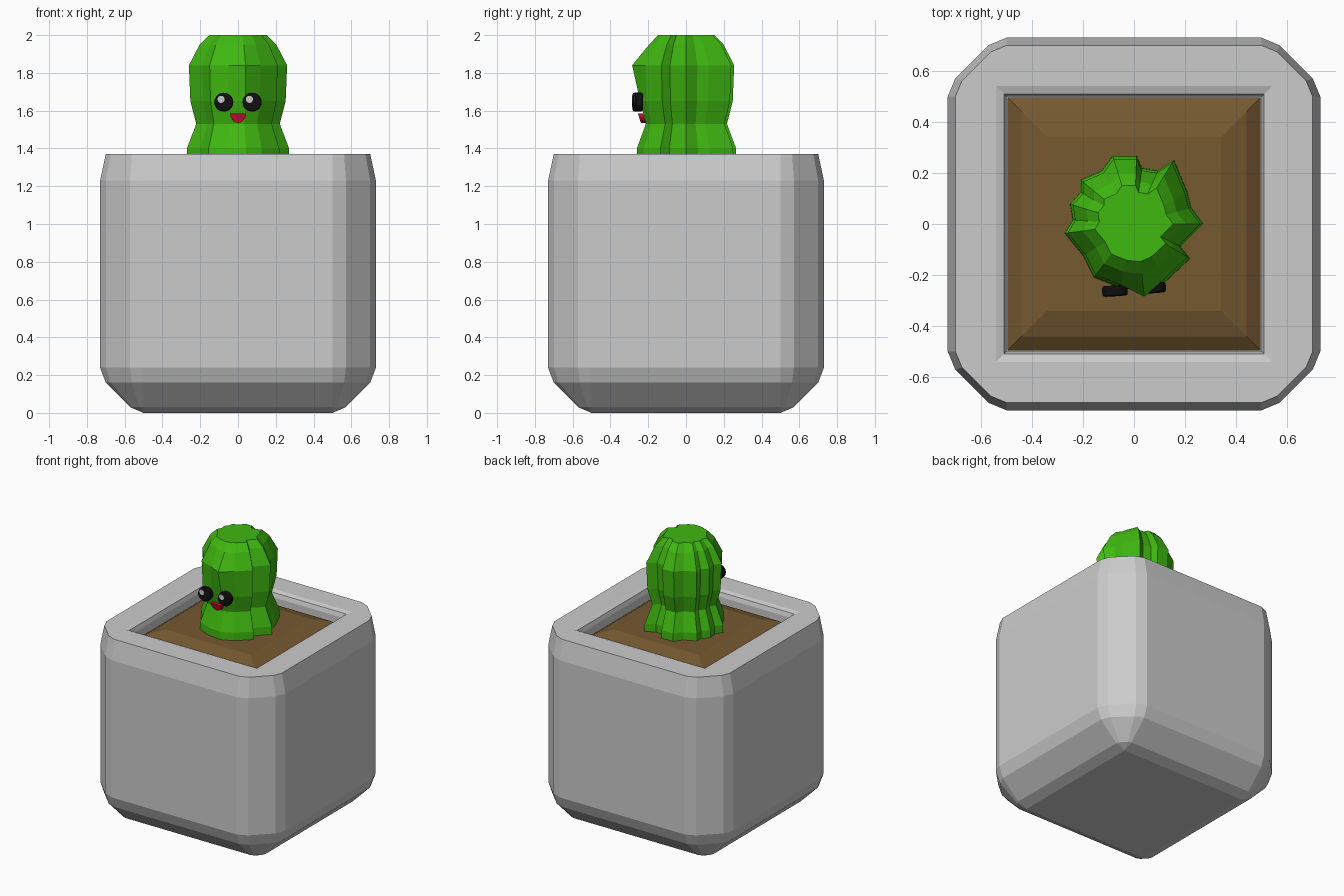
import bpy, bmesh, math
from mathutils import Matrix, Vector

if "Cube" in bpy.data.objects:
    bpy.data.objects.remove(bpy.data.objects["Cube"])


def material(name, color):
    m = bpy.data.materials.new(name)
    m.diffuse_color = (*color, 1)
    m.use_nodes = True
    m.node_tree.nodes["Principled BSDF"].inputs["Base Color"].default_value = m.diffuse_color
    return m


def finish(name, bm, mat=None):
    bmesh.ops.remove_doubles(bm, verts=bm.verts, dist=0.0005)
    bmesh.ops.recalc_face_normals(bm, faces=bm.faces)
    me = bpy.data.meshes.new(name)
    bm.to_mesh(me)
    bm.free()
    ob = bpy.data.objects.new(name, me)
    bpy.context.collection.objects.link(ob)
    if mat:
        me.materials.append(mat)
    return ob


def loft(name, rings, mat=None):
    """Skin a stack of equal-length closed rings and cap both ends."""
    bm = bmesh.new()
    vs = [[bm.verts.new(p) for p in r] for r in rings]
    n = len(vs[0])
    for a, b in zip(vs, vs[1:]):
        for i in range(n):
            j = (i + 1) % n
            bm.faces.new((a[i], a[j], b[j], b[i]))
    bm.faces.new(vs[0])
    bm.faces.new(vs[-1])
    return finish(name, bm, mat)


def square_ring(core, c, z):
    """Square of half-size core, grown by c with three-sided corners."""
    corner = [(core + c, core), (core + .87 * c, core + .31 * c),
              (core + .31 * c, core + .87 * c), (core, core + c)]
    pts = []
    for k in range(4):
        rot = Matrix.Rotation(k * math.pi / 2, 3, 'Z')
        pts += [rot @ Vector((x, y, z)) for x, y in corner]
    return pts


green = material("green", (.05, .48, .005))
brown = material("brown", (.18, .10, .03))
black = material("black", (.005, .005, .005))
white = material("white", (.9, .9, .9))
red = material("red", (.65, .005, .03))

# Pot: rounded outside, flat rim, square recess
pot = [(.5, 0, 0), (.5, .07, .03), (.5, .20, .16), (.5, .23, .24),
       (.5, .23, 1.23), (.5, .20, 1.37), (.54, 0, 1.37), (.51, 0, 1.36),
       (.50, 0, 1.33), (.50, 0, 1.2)]
loft("pot", [square_ring(*r) for r in pot])

# Soil: low mound filling the recess
soil = [(.495, 0, 1.21), (.495, 0, 1.275), (.44, 0, 1.315), (.34, 0, 1.345)]
loft("soil", [square_ring(*r) for r in soil], brown)

# Cactus: irregular ribbed outline scaled through the levels
outline = [(.26, 0), (.215, .06), (.2, .12), (.15, .24), (.09, .2), (.03, .21),
           (.01, .255), (-.08, .255), (-.12, .2), (-.2, .165), (-.2, .12),
           (-.24, .075), (-.23, .015), (-.26, -.035), (-.19, -.12), (-.15, -.2),
           (-.05, -.24), (.04, -.25), (.12, -.215), (.21, -.13),
           (.175, -.085), (.21, -.05)]
levels = [(1.31, 1.05), (1.40, 1.04), (1.53, .85), (1.65, .97), (1.84, 1.0),
          (1.95, .78), (2.0, .59)]
rings = []
for z, s in levels:
    ring = [Vector((x * s, y * s, z)) for x, y in outline]
    if z == 1.84:
        ring[17].y = -.285  # brow above the face
    rings.append(ring)
loft("cactus", rings, green)


def disc(name, center, radius, depth, bevel, mat, turn=0):
    """Thick round button facing the front."""
    bm = bmesh.new()
    bmesh.ops.create_cone(bm, cap_ends=True, segments=20, radius1=radius,
                          radius2=radius, depth=depth)
    if bevel:
        rims = [e for e in bm.edges
                if abs(e.verts[0].co.z - e.verts[1].co.z) < 1e-5]
        bmesh.ops.bevel(bm, geom=rims, offset=bevel, segments=2,
                        profile=.5, affect='EDGES')
    bm.transform(Matrix.Translation(center) @ Matrix.Rotation(turn, 4, 'Z')
                 @ Matrix.Rotation(math.pi / 2, 4, 'X'))
    return finish(name, bm, mat)


# Eyes with highlights
for side, label in ((-1, "left"), (1, "right")):
    y = -.262 if side < 0 else -.25
    disc(label + "_eye", (side * .075, y, 1.645), .05, .042, .01, black, .06)
    disc(label + "_eye_highlight", (side * .075 - .015, y - .021, 1.66),
         .019, .006, 0, white, .06)

# Mouth: tilted half disc
mouth = [(.042 * math.cos(a), .05 * math.sin(a))
         for a in (math.pi + i * math.pi / 8 for i in range(9))]
loft("mouth", [[Vector((x, y - .3 * (z + .02), 1.585 + z)) for x, z in mouth]
               for y in (-.248, -.222)], red)
